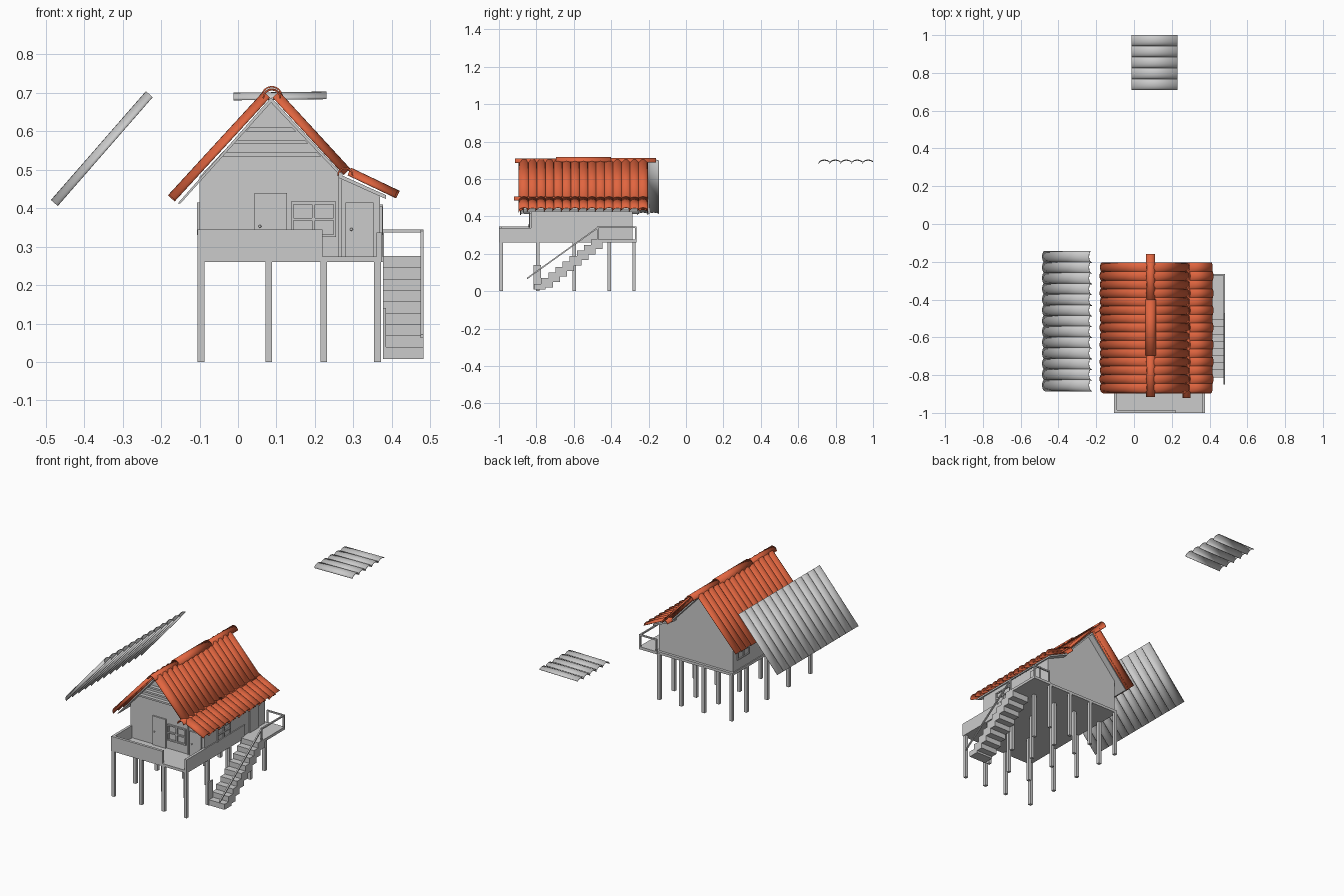
import bpy, math
from mathutils import Vector

if "Cube" in bpy.data.objects:
    bpy.data.objects.remove(bpy.data.objects["Cube"])

red = bpy.data.materials.new("terracotta")
red.diffuse_color = (0.75, 0.13, 0.05, 1)
red.use_nodes = True
red.node_tree.nodes["Principled BSDF"].inputs["Base Color"].default_value = red.diffuse_color


def mesh(name, verts, faces, mat=None):
    me = bpy.data.meshes.new(name)
    me.from_pydata(verts, [], faces)
    ob = bpy.data.objects.new(name, me)
    bpy.context.collection.objects.link(ob)
    if mat:
        me.materials.append(mat)
    return ob


def box(name, x0, x1, y0, y1, z0, z1):
    return prism(name, [(x0, z0), (x1, z0), (x1, z1), (x0, z1)], y0, y1)


def prism(name, pts, y0, y1, mat=None):
    """Extrude an xz outline (counter-clockwise) along y."""
    n = len(pts)
    verts = [(x, y, z) for y in (y0, y1) for x, z in pts]
    faces = [tuple(range(n)), tuple(range(2 * n - 1, n - 1, -1))]
    faces += [(i, i + n, (i + 1) % n + n, (i + 1) % n) for i in range(n)]
    return mesh(name, verts, faces, mat)


def smooth(ob):
    bpy.ops.object.select_all(action='DESELECT')
    ob.select_set(True)
    bpy.context.view_layer.objects.active = ob
    bpy.ops.object.shade_smooth_by_angle(angle=math.radians(40))


def thicken(ob, t):
    m = ob.modifiers.new("thickness", 'SOLIDIFY')
    m.thickness = t
    m.offset = 0


def tiles(name, top, low, y0, y1, count, width, h=0.02, mat=None, stagger=0):
    """Row of curved barrel tiles running from the top edge to the low edge."""
    a, b = Vector(top), Vector(low)
    d = (b - a).normalized()
    n = Vector((-d.y, d.x))
    if n.y < 0:
        n = -n
    pitch = (y1 - y0 - width) / (count - 1)
    verts, faces, seg = [], [], 8
    for i in range(count):
        base = len(verts)
        shift = d * stagger * (i % 2)
        for j in range(seg + 1):
            t = 2.6 * j / seg
            y = y0 + i * pitch + width * (1 - math.cos(t)) / (1 - math.cos(2.6))
            for p in (a, b):
                q = p + shift + n * h * math.sin(t)
                verts.append((q.x, y, q.y))
        faces += [(base + 2 * j, base + 2 * j + 1, base + 2 * j + 3, base + 2 * j + 2)
                  for j in range(seg)]
    ob = mesh(name, verts, faces, mat)
    thicken(ob, 0.003)
    smooth(ob)


def half_pipe(name, x, z, r, y0, y1):
    """Ridge cap: half tube along y."""
    seg = 12
    verts = [(x + r * math.cos(math.pi * j / seg), y, z + r * math.sin(math.pi * j / seg))
             for j in range(seg + 1) for y in (y0, y1)]
    ob = mesh(name, verts, [(2 * j, 2 * j + 1, 2 * j + 3, 2 * j + 2) for j in range(seg)], red)
    thicken(ob, 0.004)
    smooth(ob)


def window(name, axis, u0, u1, z0, z1, at, out):
    """Framed two by two window; axis x is a front window, y a side window."""
    t = 0.007
    um, zm = (u0 + u1) / 2, (z0 + z1) / 2
    bars = [(u0, u1, z0, z0 + t), (u0, u1, z1 - t, z1), (u0, u0 + t, z0, z1),
            (u1 - t, u1, z0, z1), (um - t / 2, um + t / 2, z0, z1),
            (u0, u1, zm - t / 2, zm + t / 2)]
    lo, hi = sorted((at, at + out))
    for a, b, c, d in bars:
        if axis == 'x':
            box(name, a, b, lo, hi, c, d)
        else:
            box(name, lo, hi, a, b, c, d)


def knob(x, y, z):
    bpy.ops.mesh.primitive_uv_sphere_add(segments=10, ring_count=6, radius=0.004, location=(x, y, z))
    bpy.context.object.name = "door_knob"


# stilts
for x in (-0.096, 0.08, 0.223, 0.363):
    for y in (-0.988, -0.792, -0.598, -0.41, -0.278):
        box("stilt", x - 0.009, x + 0.009, y - 0.009, y + 0.009, 0, 0.265)

# platform and veranda parapets
box("floor", -0.105, 0.375, -1, -0.27, 0.26, 0.275)
box("front_parapet", -0.105, 0.22, -1, -0.985, 0.26, 0.345)
box("left_parapet", -0.105, -0.09, -0.985, -0.83, 0.26, 0.345)
box("right_parapet", 0.36, 0.375, -1, -0.47, 0.26, 0.337)

# house body with lean-to on the right
F, B = -0.83, -0.285
prism("walls", [(-0.1, 0.27), (0.37, 0.27), (0.37, 0.435), (0.268, 0.482),
                (0.086, 0.68), (-0.1, 0.482)], F, B)
box("lean_to_corner_trim", 0.262, 0.27, F - 0.006, F, 0.275, 0.485)

# gable louvres, each trimmed to the roof slope
for z in (0.535, 0.568, 0.6):
    w, w2 = (0.665 - z), (0.665 - z - 0.01)
    prism("gable_louvre", [(0.086 - w, z), (0.086 + w, z), (0.086 + w2, z + 0.01),
                           (0.086 - w2, z + 0.01)], F - 0.02, F)

# doors and windows
box("front_door", 0.043, 0.128, F - 0.008, F, 0.275, 0.44)
box("lean_to_door", 0.28, 0.352, F - 0.008, F, 0.262, 0.415)
knob(0.057, F - 0.011, 0.353)
knob(0.295, F - 0.011, 0.345)
window("front_window", 'x', 0.138, 0.255, 0.325, 0.417, F, -0.01)
window("left_window", 'y', -0.43, -0.32, 0.33, 0.415, -0.1, -0.006)
window("right_window", 'y', -0.72, -0.6, 0.33, 0.405, 0.37, 0.006)
box("side_door", 0.37, 0.377, -0.43, -0.35, 0.275, 0.41)

# roof boards under the tiles
prism("left_roof_board", [(-0.157, 0.412), (-0.15, 0.412), (0.086, 0.675), (0.086, 0.688)], -0.87, -0.25)
prism("right_roof_board", [(0.086, 0.675), (0.272, 0.478), (0.272, 0.488), (0.086, 0.688)], -0.87, -0.25)
prism("lean_to_board", [(0.26, 0.48), (0.385, 0.424), (0.385, 0.434), (0.26, 0.49)], -0.87, -0.25)

# roof tiles and ridge caps
tiles("left_tiles", (0.083, 0.688), (-0.163, 0.42), -0.895, -0.205, 15, 0.054, 0.022, red, 0.003)
tiles("right_tiles", (0.09, 0.688), (0.275, 0.487), -0.895, -0.205, 15, 0.054, 0.022, red)
tiles("lean_to_tiles", (0.285, 0.486), (0.407, 0.428), -0.895, -0.205, 15, 0.054, 0.02, red, 0.005)
half_pipe("ridge_cap", 0.088, 0.686, 0.022, -0.915, -0.67)
half_pipe("ridge_cap", 0.088, 0.69, 0.026, -0.695, -0.40)
half_pipe("ridge_cap", 0.088, 0.688, 0.022, -0.42, -0.16)
half_pipe("lean_to_cap", 0.279, 0.485, 0.019, -0.92, -0.56)
half_pipe("lean_to_cap", 0.28, 0.484, 0.017, -0.58, -0.205)

# spare tile panels lying apart from the house
tiles("spare_side_panel", (-0.222, 0.689), (-0.469, 0.406), -0.885, -0.145, 13, 0.06, 0.022)
tiles("spare_back_panel", (-0.012, 0.681), (0.23, 0.684), 0.71, 1.0, 5, 0.056, 0.018)

# stairs: nine overlapping treads, then the landing
steps, run, rise = 9, 0.038, 0.0295
for i in range(steps):
    y, z = -0.812 + i * run, 0.01 + i * rise
    box("stair_step", 0.377, 0.483, y, y + run + 0.024, max(0.008, z - 0.02), z + rise)
box("stair_newel", 0.377, 0.385, -0.815, -0.775, 0.008, 0.14)
box("landing", 0.37, 0.483, -0.475, -0.265, 0.26, 0.275)

# landing rails and the sloping handrail
for y in (-0.475, -0.273):
    box("landing_post", 0.475, 0.483, y, y + 0.008, 0.27, 0.345)
box("landing_back_post", 0.372, 0.38, -0.273, -0.265, 0.27, 0.345)
box("landing_outer_rail", 0.475, 0.483, -0.475, -0.265, 0.337, 0.345)
box("landing_back_rail", 0.372, 0.483, -0.273, -0.265, 0.337, 0.345)
lo, hi = (-0.85, 0.072), (-0.47, 0.345)
mesh("handrail", [(x, y, z + dz) for y, z in (lo, hi) for x in (0.475, 0.483) for dz in (0, -0.009)],
     [(0, 1, 3, 2), (4, 6, 7, 5), (0, 2, 6, 4), (1, 5, 7, 3), (0, 4, 5, 1), (2, 3, 7, 6)])
